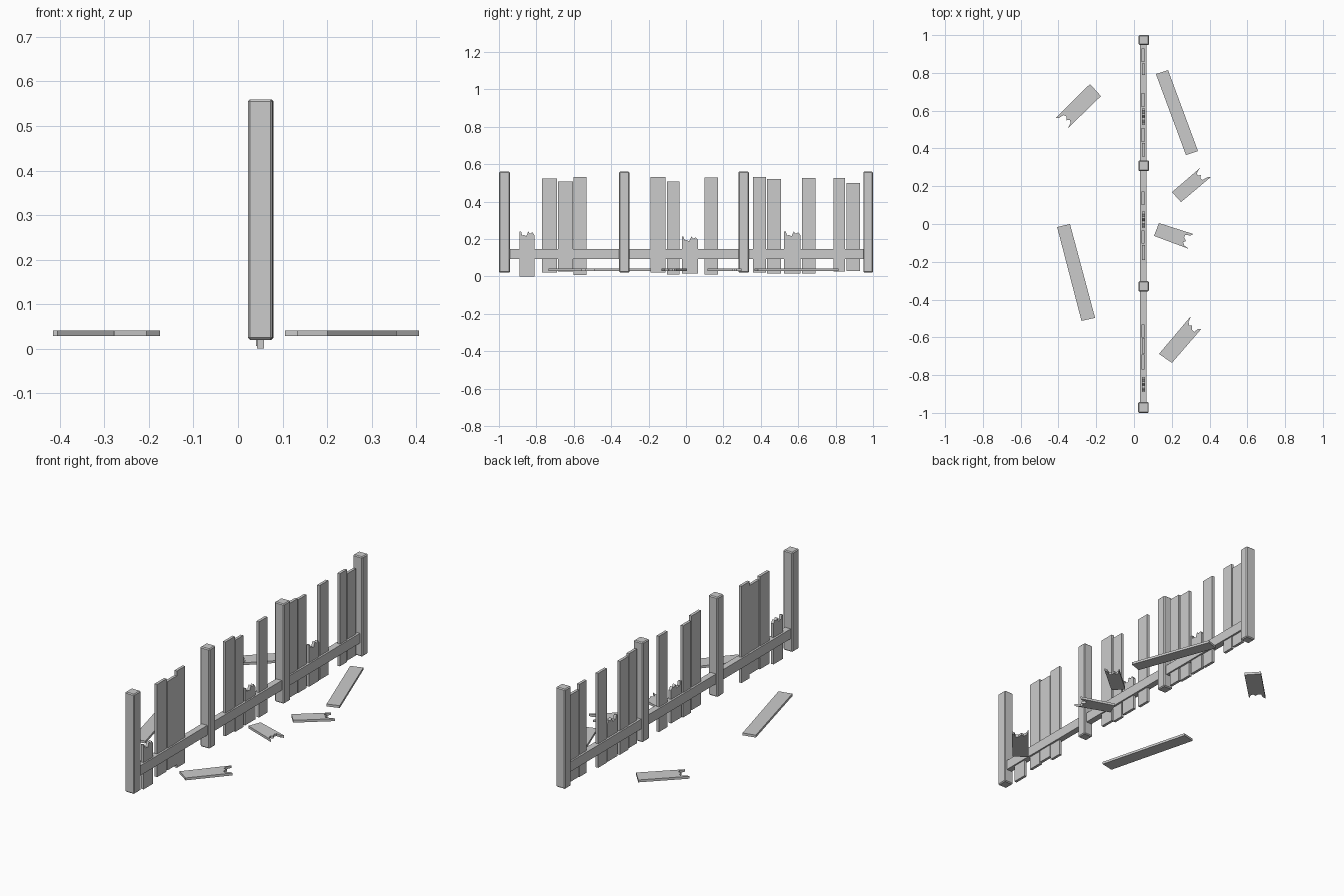
import bpy, bmesh
from mathutils import Vector


def prism(name, outline, offset):
    """Extrude a planar 3D outline by an offset vector."""
    bm = bmesh.new()
    face = bm.faces.new([bm.verts.new(p) for p in outline])
    ext = bmesh.ops.extrude_face_region(bm, geom=[face])
    verts = [v for v in ext["geom"] if isinstance(v, bmesh.types.BMVert)]
    bmesh.ops.translate(bm, verts=verts, vec=offset)
    bmesh.ops.recalc_face_normals(bm, faces=bm.faces)
    me = bpy.data.meshes.new(name)
    bm.to_mesh(me)
    bm.free()
    ob = bpy.data.objects.new(name, me)
    bpy.context.collection.objects.link(ob)
    return ob


def box(name, x0, x1, y0, y1, z0, z1):
    return prism(name, [(x0, y0, z0), (x1, y0, z0), (x1, y1, z0), (x0, y1, z0)],
                 (0, 0, z1 - z0))


# splintered end: (fraction across the plank, depth of the cut)
SPLINTER = [(0.0, 0.02), (0.14, 0.004), (0.3, 0.012), (0.42, 0.0), (0.55, 0.026),
            (0.72, 0.018), (0.82, 0.022), (0.9, 0.0), (1.0, 0.0)]
NOTCH = [(0.0, 0.0), (0.12, 0.03), (0.3, 0.04), (0.42, 0.026), (0.6, 0.042),
         (0.78, 0.04), (0.85, 0.012), (1.0, 0.0)]


def plank_outline(a, b, c, d, jag=None):
    """Clean end a-b, far end c-d, optionally splintered from c to d."""
    a, b, c, d = map(Vector, (a, b, c, d))
    if not jag:
        return [a, b, c, d]
    inward = (a + b - c - d).normalized()
    return [a, b] + [c.lerp(d, t) + inward * s for t, s in jag]


# posts with softened vertical edges
for i, (y0, y1, x0) in enumerate([(-1.0, -0.942, 0.022), (-0.357, -0.303, 0.023),
                                  (0.28, 0.337, 0.023), (0.948, 1.0, 0.024)]):
    post = box(f"post_{i + 1}", x0, x0 + 0.056, y0, y1, 0.02, 0.56)
    bev = post.modifiers.new("soft_edges", "BEVEL")
    bev.width = 0.005
    bev.segments = 1

# rail through the posts and pickets
box("rail", 0.032, 0.066, -0.96, 0.96, 0.092, 0.145)

# upright pickets: y0, y1, bottom, top, broken
T = 0.015
pickets = [
    (-0.89, -0.81, 0.0, 0.24, 1), (-0.77, -0.69, 0.02, 0.522, 0),
    (-0.685, -0.605, 0.025, 0.506, 0), (-0.602, -0.532, 0.006, 0.53, 0),
    (-0.19, -0.11, 0.02, 0.53, 0), (-0.102, -0.034, 0.01, 0.506, 0),
    (-0.022, 0.065, 0.015, 0.213, 1), (0.10, 0.172, 0.01, 0.528, 0),
    (0.358, 0.428, 0.02, 0.53, 0), (0.434, 0.508, 0.015, 0.52, 0),
    (0.525, 0.612, 0.015, 0.24, 1), (0.62, 0.693, 0.015, 0.526, 0),
    (0.788, 0.85, 0.025, 0.526, 0), (0.858, 0.93, 0.03, 0.5, 0)]
for i, (y0, y1, z0, z1, broken) in enumerate(pickets):
    x = 0.043 if i % 2 == 0 else 0.0405
    out = plank_outline((x, y0, z0), (x, y1, z0), (x, y1, z1), (x, y0, z1),
                        SPLINTER if broken else None)
    prism(f"picket_{i + 1}", out, (T, 0, 0))

# planks lying on the ground: clean end, then far end, broken
fallen = [
    ((0.116, 0.794), (0.18, 0.815), (0.339, 0.386), (0.275, 0.365), 0),
    ((-0.407, -0.016), (-0.339, 0.0), (-0.206, -0.497), (-0.278, -0.513), 0),
    ((-0.233, 0.741), (-0.175, 0.677), (-0.349, 0.508), (-0.415, 0.561), 1),
    ((0.249, 0.116), (0.201, 0.169), (0.349, 0.296), (0.407, 0.249), 1),
    ((0.132, 0.005), (0.106, -0.063), (0.291, -0.132), (0.314, -0.053), 1),
    ((0.201, -0.735), (0.132, -0.688), (0.302, -0.487), (0.356, -0.556), 1)]
for i, (a, b, c, d, broken) in enumerate(fallen):
    pts = [(p[0], p[1], 0.028) for p in (a, b, c, d)]
    prism(f"fallen_plank_{i + 1}", plank_outline(*pts, NOTCH if broken else None),
          (0, 0, 0.013))
